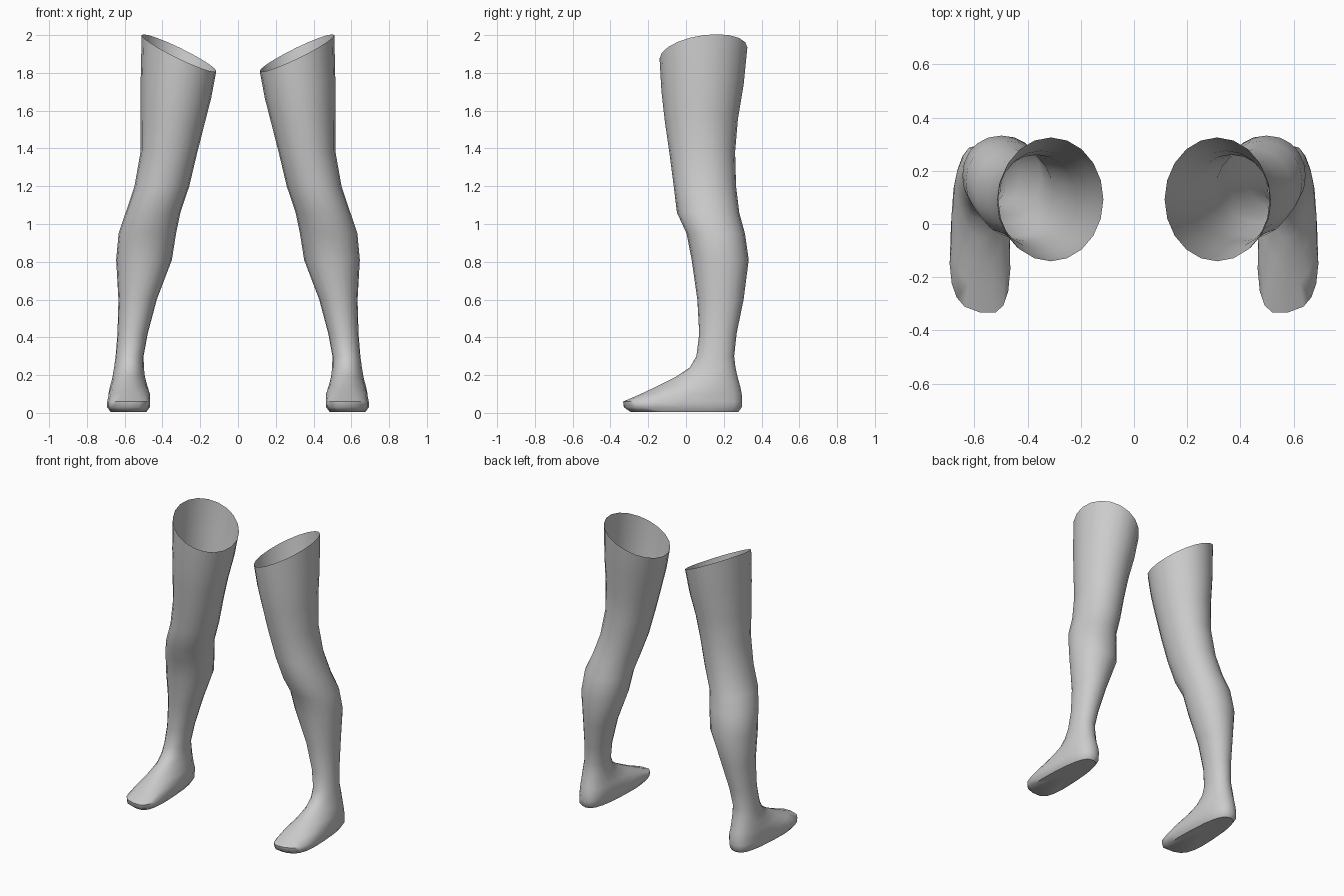
import bpy, bmesh, math

SIDES = 20

# Cross-sections from thigh to sole:
# z, inner x, outer x, front y, back y, rim tilt, squareness, front taper
SECTIONS = [
    (1.905, 0.115, 0.510, -0.140, 0.325, 1.0, 2.0, 0),
    (1.72, 0.142, 0.515, -0.130, 0.305, 0.6, 2.0, 0),
    (1.55, 0.178, 0.515, -0.112, 0.275, 0.3, 2.0, 0),
    (1.38, 0.217, 0.515, -0.088, 0.260, 0.1, 2.1, 0),
    (1.20, 0.258, 0.548, -0.065, 0.265, 0, 2.1, 0),
    (1.06, 0.305, 0.595, -0.048, 0.282, 0, 2.1, 0),
    (0.95, 0.328, 0.632, 0.003, 0.312, 0, 2.1, 0),
    (0.81, 0.350, 0.645, 0.030, 0.332, 0, 2.1, 0),
    (0.60, 0.430, 0.633, 0.060, 0.305, 0, 2.1, 0),
    (0.42, 0.478, 0.638, 0.070, 0.268, 0, 2.1, 0),
    (0.30, 0.500, 0.648, 0.055, 0.255, 0, 2.1, 0),
    (0.24, 0.494, 0.660, 0.020, 0.262, 0, 2.1, -0.1),
]

# Foot slices use the same columns
FOOT = [
    (0.19, 0.485, 0.672, -0.055, 0.273, 0, 2.0, -0.2),
    (0.14, 0.475, 0.682, -0.155, 0.287, 0, 2.1, -0.08),
    (0.10, 0.462, 0.690, -0.240, 0.295, 0, 2.5, 0.08),
    (0.06, 0.460, 0.697, -0.332, 0.297, 0, 3.0, 0.17),
    (0.03, 0.462, 0.697, -0.328, 0.295, 0, 3.0, 0.17),
    (0.01, 0.480, 0.680, -0.295, 0.278, 0, 2.8, 0.17),
]


def power(v, n):
    return math.copysign(abs(v) ** (2 / n), v)


def ring(bm, section, foot):
    z, x0, x1, y0, y1, tilt, n, taper = section
    cx, cy = (x0 + x1) / 2, (y0 + y1) / 2
    verts = []
    for i in range(SIDES):
        a = 2 * math.pi * i / SIDES
        s = power(math.sin(a), n)
        # width narrows at the heel (or at the instep when taper is negative)
        width = (1 - taper * s) / (1 + abs(taper) * 0.5)
        dx = (x1 - x0) / 2 * power(math.cos(a), n) * width
        dy = (y1 - y0) / 2 * s
        dz = tilt * (0.48 * dx + 0.13 * dy)
        if foot and s < 0:
            dy -= 0.2 * dx * s      # little toe sits further back
        verts.append(bm.verts.new((cx + dx, cy + dy, z + dz)))
    return verts


# Leg and foot skin, open at the thigh
bm = bmesh.new()
rings = [ring(bm, s, False) for s in SECTIONS] + [ring(bm, s, True) for s in FOOT]
for upper, lower in zip(rings, rings[1:]):
    for i in range(SIDES):
        j = (i + 1) % SIDES
        bm.faces.new((upper[i], lower[i], lower[j], upper[j]))

# Sole with a slight hollow, resting on the ground at its rim
for v in rings[-1]:
    v.co.z = 0.006
centre = bm.verts.new((0.57, 0.0, 0.016))
for i in range(SIDES):
    bm.faces.new((rings[-1][i], centre, rings[-1][(i + 1) % SIDES]))
bmesh.ops.recalc_face_normals(bm, faces=bm.faces)

mesh = bpy.data.meshes.new("legs")
bm.to_mesh(mesh)
bm.free()
legs = bpy.data.objects.new("legs", mesh)
bpy.context.collection.objects.link(legs)

# Second leg and smooth shading
mirror = legs.modifiers.new("other_leg", "MIRROR")
mirror.use_axis[0] = True
bpy.context.view_layer.objects.active = legs
legs.select_set(True)
bpy.ops.object.shade_smooth_by_angle(angle=math.radians(50))
